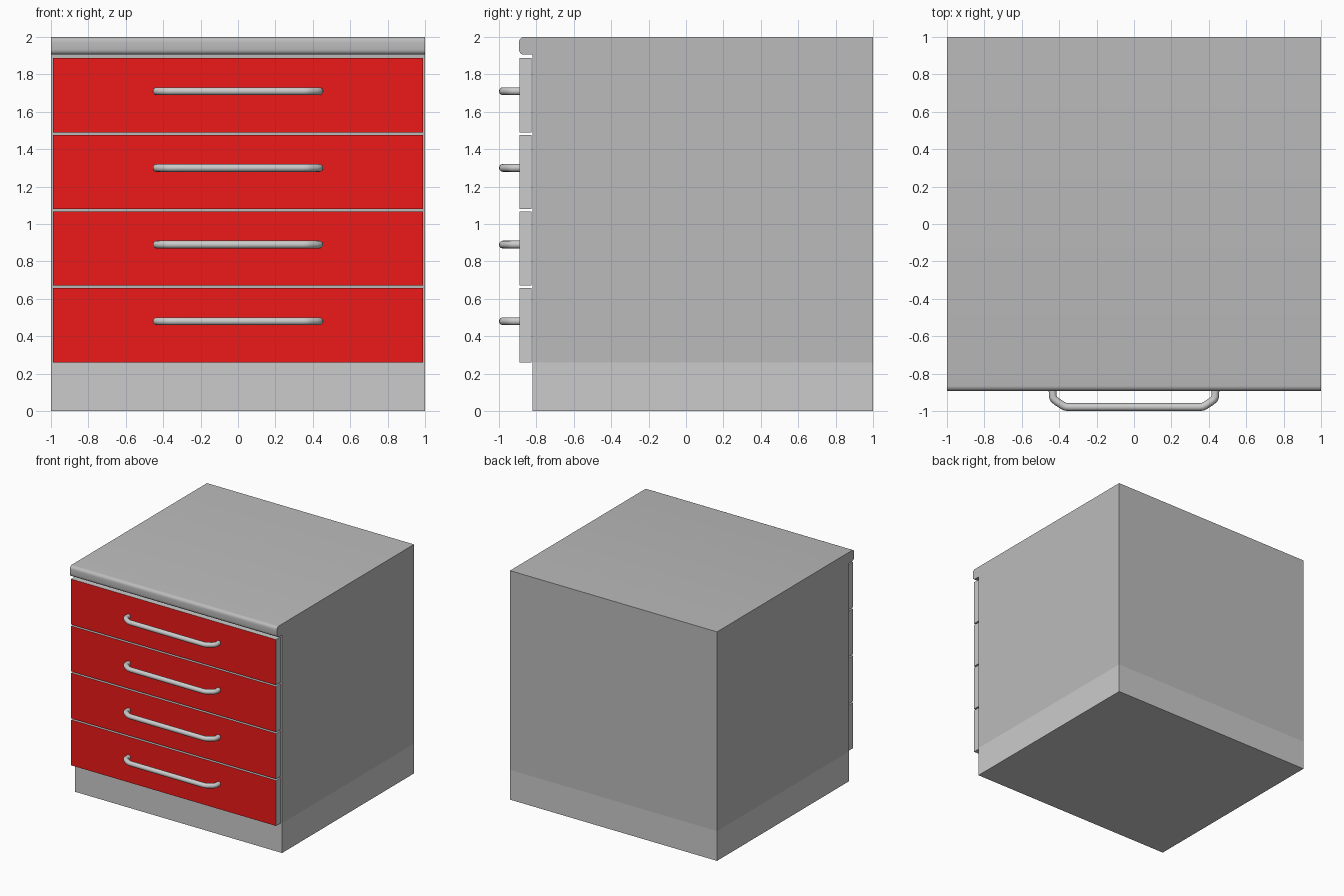
import bpy, bmesh, math

if "Cube" in bpy.data.objects:
    bpy.data.objects.remove(bpy.data.objects["Cube"])


def material(name, rgb):
    m = bpy.data.materials.new(name)
    m.diffuse_color = (*rgb, 1)
    m.use_nodes = True
    m.node_tree.nodes["Principled BSDF"].inputs["Base Color"].default_value = m.diffuse_color
    return m


dark = material("dark_grey", (0.5, 0.5, 0.5))
light = material("light_grey", (0.8, 0.8, 0.8))
red = material("red", (0.85, 0.01, 0.01))


def finish(name, bm, *mats):
    me = bpy.data.meshes.new(name)
    bm.normal_update()
    bm.to_mesh(me)
    bm.free()
    for m in mats:
        me.materials.append(m)
    ob = bpy.data.objects.new(name, me)
    bpy.context.collection.objects.link(ob)
    return ob


def box(name, lo, hi, *mats, red_front=False, round_front=0):
    bm = bmesh.new()
    bmesh.ops.create_cube(bm, size=1)
    for v in bm.verts:
        v.co = [lo[i] if v.co[i] < 0 else hi[i] for i in range(3)]
    bm.normal_update()
    if red_front:
        for f in bm.faces:
            if f.normal.y < -0.9:
                f.material_index = 1
    if round_front:
        edges = [e for e in bm.edges
                 if all(abs(v.co.y - lo[1]) < 1e-5 for v in e.verts)
                 and abs(e.verts[0].co.z - e.verts[1].co.z) < 1e-5]
        bmesh.ops.bevel(bm, geom=edges, offset=round_front, segments=5,
                        profile=0.5, affect='EDGES')
    return finish(name, bm, *mats)


def smooth(ob):
    bpy.ops.object.select_all(action='DESELECT')
    ob.select_set(True)
    bpy.context.view_layer.objects.active = ob
    bpy.ops.object.shade_smooth_by_angle(angle=math.radians(35))


# Plinth, carcass and worktop with rounded front edge
box("plinth", (-1, -0.82, 0), (1, 1, 0.26), light)
box("carcass", (-1, -0.82, 0.26), (1, 1, 1.905), dark)
smooth(box("worktop", (-1, -0.893, 1.905), (1, 1, 2), dark, round_front=0.028))

# Handle centre line: right half, mirrored for the left
half = [(0.435, -0.88), (0.435, -0.922), (0.428, -0.936), (0.415, -0.948),
        (0.38, -0.971), (0.367, -0.977), (0.35, -0.979)]
path = [(-x, y) for x, y in half] + half[::-1]

# Four drawers, each with a bowed tube handle
for i in range(4):
    z = 0.26 + 0.41 * i
    box(f"drawer_front_{i + 1}", (-0.99, -0.889, z), (0.99, -0.827, z + 0.397),
        light, red, red_front=True)
    cu = bpy.data.curves.new(f"handle_{i + 1}", 'CURVE')
    cu.dimensions = '3D'
    cu.bevel_depth = 0.021
    cu.bevel_resolution = 4
    cu.use_fill_caps = True
    sp = cu.splines.new('POLY')
    sp.points.add(len(path) - 1)
    for p, (x, y) in zip(sp.points, path):
        p.co = (x, y, z + 0.22, 1)
    cu.materials.append(light)
    ob = bpy.data.objects.new(f"handle_{i + 1}", cu)
    bpy.context.collection.objects.link(ob)
    bpy.ops.object.select_all(action='DESELECT')
    ob.select_set(True)
    bpy.context.view_layer.objects.active = ob
    bpy.ops.object.convert(target='MESH')
    smooth(bpy.context.view_layer.objects.active)
